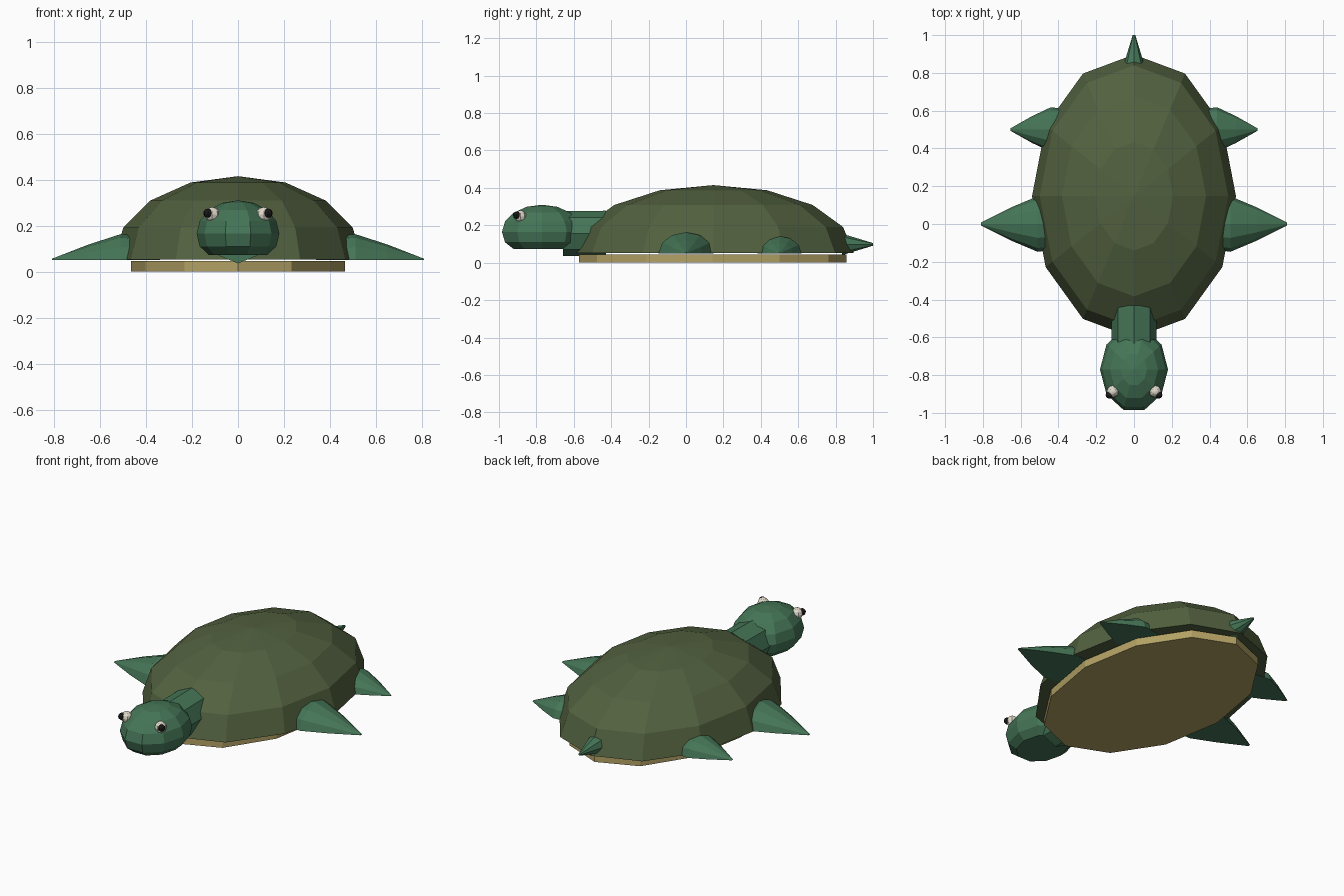
import bpy, bmesh
from math import pi, cos, sin
from mathutils import Matrix, Vector

if "Cube" in bpy.data.objects:
    bpy.data.objects.remove(bpy.data.objects["Cube"])


def material(name, rgb):
    m = bpy.data.materials.new(name)
    m.diffuse_color = (*rgb, 1)
    m.use_nodes = True
    m.node_tree.nodes["Principled BSDF"].inputs["Base Color"].default_value = m.diffuse_color
    return m


SHELL = material("olive", (0.085, 0.12, 0.05))
SKIN = material("green", (0.06, 0.18, 0.095))
BELLY = material("tan", (0.45, 0.36, 0.13))
WHITE = material("eye white", (0.75, 0.7, 0.6))
BLACK = material("pupil black", (0.01, 0.01, 0.01))


def finish(bm, name, mat):
    bmesh.ops.recalc_face_normals(bm, faces=bm.faces[:])
    me = bpy.data.meshes.new(name)
    bm.to_mesh(me)
    bm.free()
    me.materials.append(mat)
    ob = bpy.data.objects.new(name, me)
    bpy.context.collection.objects.link(ob)
    return ob


def ball(name, loc, size, seg, rings, mat, floor=None, cut=False):
    """Low-poly ellipsoid with a vertex facing -y; optionally flattened or cut at a height."""
    bm = bmesh.new()
    bmesh.ops.create_uvsphere(bm, u_segments=seg, v_segments=rings, radius=1)
    bm.transform(Matrix.Translation(loc) @ Matrix.Diagonal((*size, 1)) @ Matrix.Rotation(-pi / 2, 4, 'Z'))
    if floor is not None and cut:
        bmesh.ops.delete(bm, geom=[v for v in bm.verts if v.co.z < floor - 0.001], context='VERTS')
        bmesh.ops.holes_fill(bm, edges=[e for e in bm.edges if e.is_boundary], sides=0)
    elif floor is not None:
        for v in bm.verts:
            v.co.z = max(v.co.z, floor)
    return finish(bm, name, mat)


def cone(name, start, end, r1, r2, seg, mat):
    """Tapered tube between two points lying in the yz plane."""
    a, b = Vector(start), Vector(end)
    d = b - a
    bm = bmesh.new()
    bmesh.ops.create_cone(bm, cap_ends=True, segments=seg, radius1=r1, radius2=r2, depth=d.length)
    rot = d.to_track_quat('Z', 'Y').to_matrix().to_4x4()
    bm.transform(Matrix.Translation((a + b) / 2) @ rot)
    return finish(bm, name, mat)


def flipper(name, side, y, width, height, stations):
    """Half-round tapering limb, flat underneath; stations are (x, scale)."""
    bm = bmesh.new()
    loops = []
    for x, s in stations:
        loops.append([bm.verts.new((side * x, y + width * s * cos(pi * i / 6),
                                    0.05 + height * s * sin(pi * i / 6))) for i in range(7)])
    for p, q in zip(loops, loops[1:]):
        for i in range(7):
            j = (i + 1) % 7
            bm.faces.new((p[i], p[j], q[j], q[i]))
    bm.faces.new(loops[0])
    bm.faces.new(loops[-1])
    return finish(bm, name, SKIN)


# Domed shell
ball("shell", (0, 0.147, 0.052), (0.54, 0.75, 0.363), 12, 8, SHELL, 0.052, True)

# Flat belly plate
bm = bmesh.new()
bmesh.ops.create_cone(bm, cap_ends=True, segments=12, radius1=1, radius2=1, depth=1)
bm.transform(Matrix.Translation((0, 0.143, 0.0225)) @ Matrix.Diagonal((0.465, 0.715, 0.045, 1)))
finish(bm, "belly_plate", BELLY)

# Neck, head and tail
cone("neck", (0, -0.43, 0.158), (0, -0.66, 0.155), 0.12, 0.12, 8, SKIN)
ball("head", (0, -0.77, 0.165), (0.18, 0.225, 0.145), 10, 8, SKIN, 0.073)
cone("tail", (0, 0.835, 0.098), (0, 1.0, 0.098), 0.057, 0.007, 8, SKIN)

# Eyes and limbs on both sides
for side, tag in ((-1, "left"), (1, "right")):
    ball("eye_" + tag, (side * 0.112, -0.886, 0.248), (0.033,) * 3, 8, 6, WHITE)
    ball("pupil_" + tag, (side * 0.131, -0.905, 0.254), (0.02,) * 3, 8, 6, BLACK)
    flipper("front_flipper_" + tag, side, 0, 0.147, 0.113,
            [(0.40, 0.9), (0.51, 1), (0.65, 0.6), (0.81, 0.05)])
    flipper("back_flipper_" + tag, side, 0.5, 0.118, 0.092,
            [(0.34, 0.9), (0.44, 1), (0.54, 0.6), (0.655, 0.05)])
